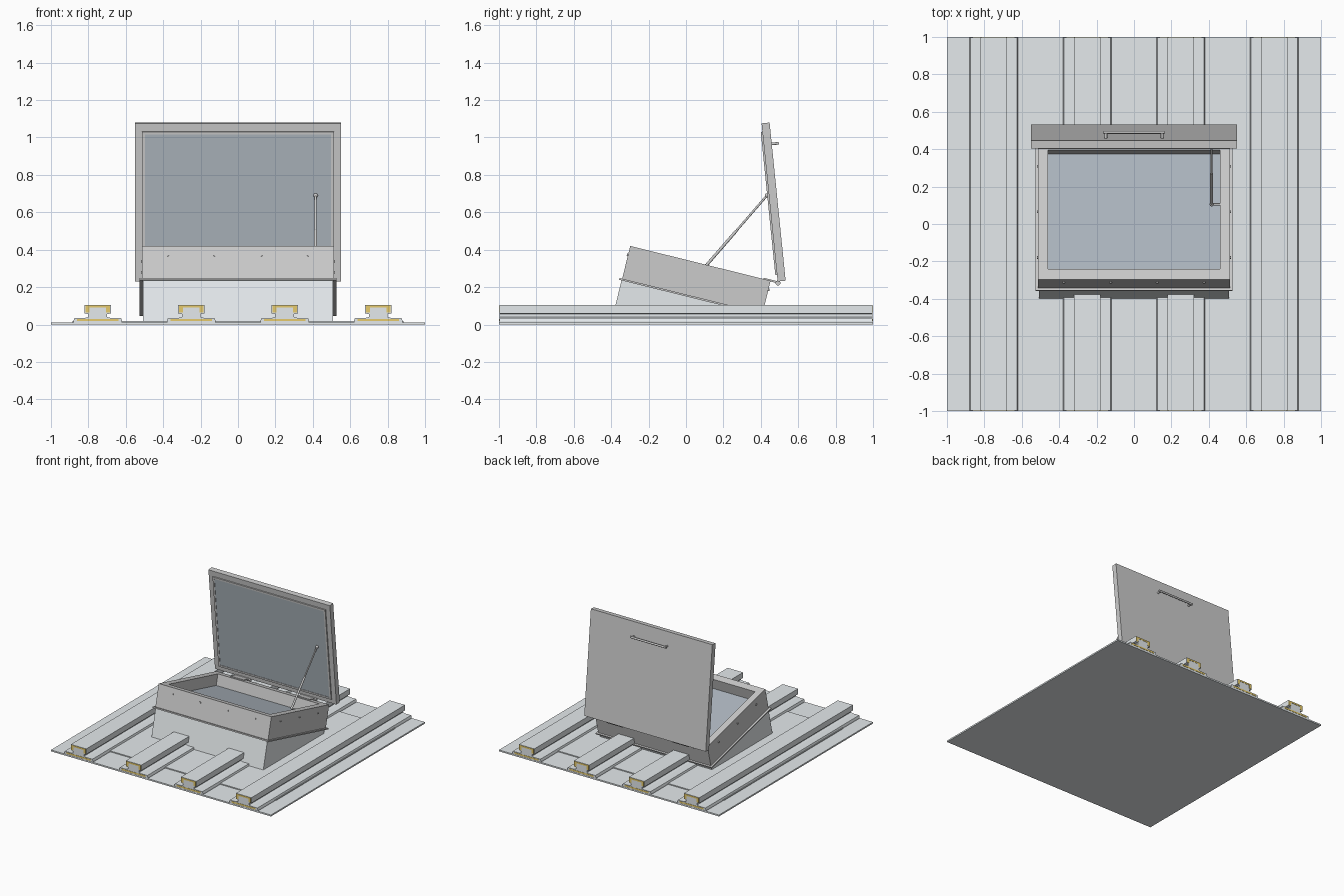
import bpy, bmesh, math
from mathutils import Matrix, Vector

if "Cube" in bpy.data.objects:
    bpy.data.objects.remove(bpy.data.objects["Cube"])

def material(name, rgb):
    m = bpy.data.materials.new(name)
    m.diffuse_color = (*rgb, 1)
    m.use_nodes = True
    m.node_tree.nodes["Principled BSDF"].inputs["Base Color"].default_value = m.diffuse_color
    return m

METAL = material("roof_metal", (0.78, 0.82, 0.84))
GLASS = material("tinted_glass", (0.42, 0.47, 0.52))
YELLOW = material("yellow_seal", (0.8, 0.6, 0.15))
I = Matrix.Identity(4)

def finish(name, bm, mat=None, M=I):
    bmesh.ops.recalc_face_normals(bm, faces=bm.faces)
    me = bpy.data.meshes.new(name)
    bm.to_mesh(me)
    bm.free()
    me.transform(M)
    ob = bpy.data.objects.new(name, me)
    bpy.context.collection.objects.link(ob)
    if mat:
        me.materials.append(mat)
    return ob

def extrude(name, pts, vec, mat=None, M=I):
    bm = bmesh.new()
    f = bm.faces.new([bm.verts.new(p) for p in pts])
    r = bmesh.ops.extrude_face_region(bm, geom=[f], use_keep_orig=True)
    bmesh.ops.translate(bm, vec=vec, verts=[v for v in r["geom"] if isinstance(v, bmesh.types.BMVert)])
    return finish(name, bm, mat, M)

def box(name, lo, hi, mat=None, M=I):
    (a, b, c), (d, e, f) = lo, hi
    return extrude(name, [(a, b, c), (d, b, c), (d, e, c), (a, e, c)], (0, 0, f - c), mat, M)

def ring(name, outer, inner, z0, z1, mat=None, M=I):
    # rectangular frame; outer and inner are (x0, y0, x1, y1)
    bm = bmesh.new()
    loops = []
    for (a, b, c, d), z in ((outer, z0), (outer, z1), (inner, z1), (inner, z0)):
        loops.append([bm.verts.new((x, y, z)) for x, y in ((a, b), (c, b), (c, d), (a, d))])
    for k in range(4):
        p, q = loops[k], loops[(k + 1) % 4]
        for i in range(4):
            j = (i + 1) % 4
            bm.faces.new((p[i], p[j], q[j], q[i]))
    return finish(name, bm, mat, M)

def rod(name, p, q, r, M=I, n=16):
    p, q = Vector(p), Vector(q)
    d = q - p
    bm = bmesh.new()
    bmesh.ops.create_cone(bm, cap_ends=True, segments=n, radius1=r, radius2=r, depth=d.length)
    bm.transform(Matrix.Translation((p + q) / 2) @ d.to_track_quat('Z', 'Y').to_matrix().to_4x4())
    for f in bm.faces:
        f.smooth = len(f.verts) == 4
    return finish(name, bm, None, M)

def ball(name, p, r):
    bm = bmesh.new()
    bmesh.ops.create_uvsphere(bm, u_segments=16, v_segments=8, radius=r, matrix=Matrix.Translation(p))
    for f in bm.faces:
        f.smooth = True
    return finish(name, bm)

# Roof sheet and raised insert
box("roof_sheet", (-1, -1, 0), (1, 1, 0.012), METAL)
box("roof_insert", (-0.885, -0.775, 0.012), (0.885, 0.775, 0.02), METAL)

# Roof ribs, interrupted where the hatch stands, with yellow end seals
half = [(0.13, 0.012), (0.13, 0.02), (0.125, 0.035), (0.07, 0.035),
        (0.05, 0.04), (0.05, 0.055), (0.07, 0.06), (0.07, 0.105)]
profile = half + [(-x, z) for x, z in reversed(half)]
for cx in (-0.75, -0.25, 0.25, 0.75):
    spans = [(-0.998, 0.998)] if abs(cx) > 0.5 else [(-0.998, -0.37), (0.40, 0.998)]
    for y0, y1 in spans:
        extrude("roof_rib", [(cx + x, y0, z) for x, z in profile], (0, y1 - y0, 0), METAL)
    for y in (-1, 0.997):
        for s in (-1, 1):
            x0, x1 = sorted((cx + s * 0.045, cx + s * 0.066))
            box("rib_end_seal", (x0, y, 0.063), (x1, y + 0.003, 0.102), YELLOW)
        box("rib_end_seal_top", (cx - 0.045, y, 0.09), (cx + 0.045, y + 0.003, 0.102), YELLOW)
        box("rib_end_seal_foot", (cx - 0.11, y, 0.018), (cx + 0.11, y + 0.003, 0.03), YELLOW)

# Sloping curb between roof and hatch frame
extrude("curb", [(-0.508, y, z) for y, z in ((-0.345, 0.236), (0.40, 0.052), (0.385, 0.008), (-0.40, 0.008))],
        (1.016, 0, 0), METAL)

# Tilted hatch frame with bottom flange and pane
T = Matrix.Translation((0, -0.298, 0.42)) @ Matrix.Rotation(math.radians(-13.9), 4, 'X')
L = 0.773
ring("hatch_frame", (-0.512, 0, 0.512, L), (-0.46, 0.058, 0.46, L - 0.058), -0.18, 0, None, T)
box("frame_flange", (-0.527, -0.014, -0.19), (0.527, L + 0.014, -0.18), None, T)
box("hatch_pane", (-0.47, 0.05, -0.1), (0.47, L - 0.05, -0.09), GLASS, T)

# Screws around the frame
for x in (-0.375, -0.125, 0.125, 0.375):
    rod("front_screw", (x, 0.004, -0.05), (x, -0.006, -0.05), 0.007, T, 10)
    rod("back_screw", (x, L - 0.004, -0.05), (x, L + 0.006, -0.05), 0.007, T, 10)
for s in (-1, 1):
    for y in (0.135, 0.386, 0.637):
        rod("side_screw", (s * 0.508, y, -0.05), (s * 0.518, y, -0.05), 0.007, T, 10)

# Open lid: local z runs up the lid, local y points to its outer side
D = Matrix.Translation((0, 0.49, 0.23)) @ Matrix.Rotation(math.radians(5.8), 4, 'X')
box("lid", (-0.552, 0, 0), (0.552, 0.043, 0.85), None, D)
F = D @ Matrix.Rotation(math.radians(90), 4, 'X')
ring("lid_gasket", (-0.512, 0.035, 0.512, 0.805), (-0.497, 0.05, 0.497, 0.79), -0.002, 0.009, None, F)
box("lid_pane", (-0.498, 0.049, -0.002), (0.498, 0.791, 0.006), GLASS, F)

# Handle on the outside of the lid
rod("handle_bar", (-0.162, 0.075, 0.735), (0.162, 0.075, 0.735), 0.008, D)
for x in (-0.15, 0.15):
    rod("handle_post", (x, 0.04, 0.735), (x, 0.075, 0.735), 0.007, D)

# Hinges
for x in (-0.3, 0.3):
    rod("hinge_barrel", (x - 0.07, 0.492, 0.222), (x + 0.07, 0.492, 0.222), 0.013)
    box("hinge_leaf", (x - 0.06, L - 0.04, -0.004), (x + 0.06, L + 0.045, 0.006), None, T)

# Support strut with end joints and lower bracket
low, mid, top = Vector((0.415, 0.105, 0.312)), Vector((0.415, 0.27, 0.502)), Vector((0.415, 0.433, 0.69))
rod("strut_tube", low, mid, 0.008)
rod("strut_rod", mid, top, 0.006)
ball("strut_top_joint", top, 0.012)
ball("strut_low_joint", low, 0.011)
rod("strut_bracket", low, low + Vector((0.06, 0, -0.006)), 0.006)
